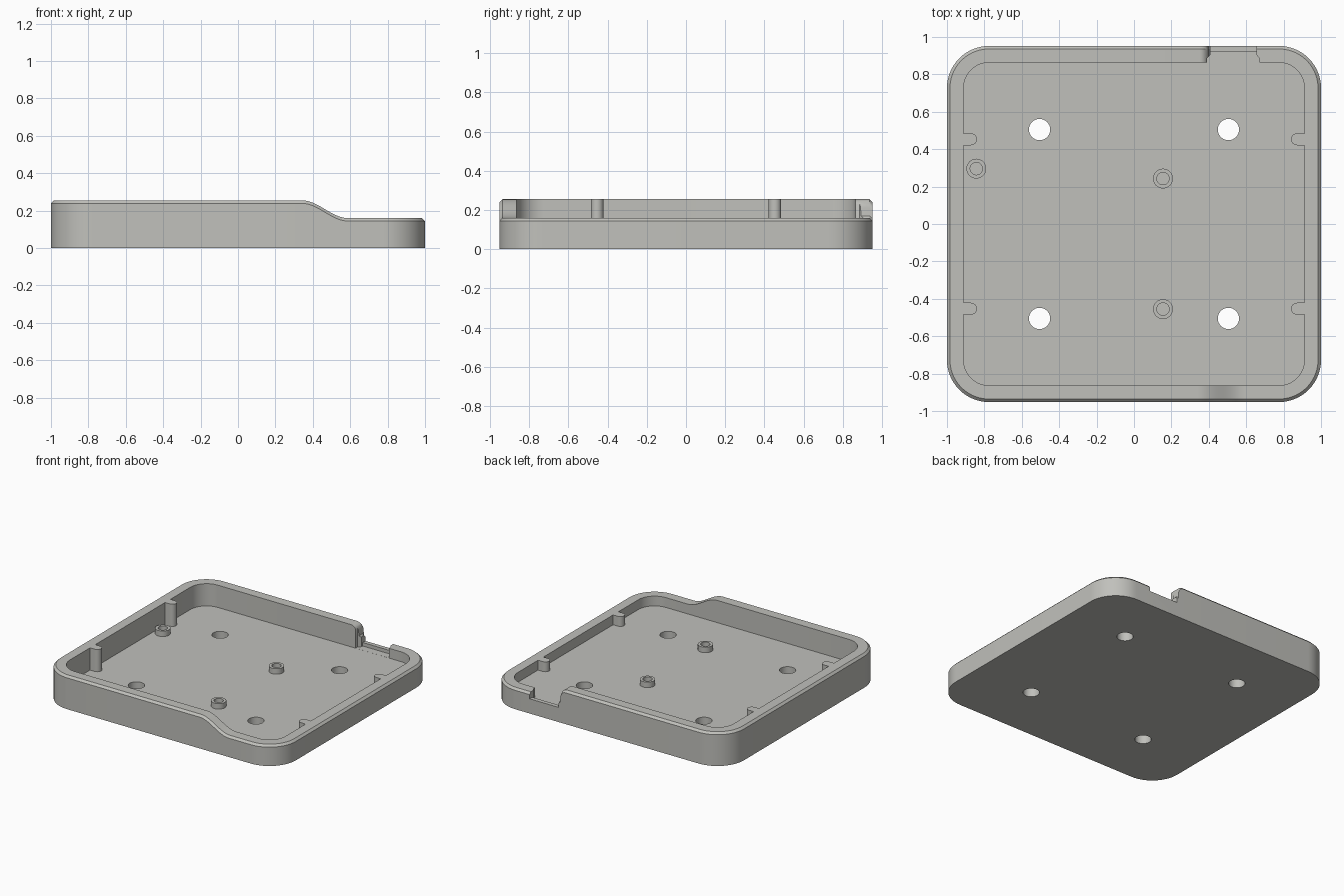
import bpy, bmesh, math

if "Cube" in bpy.data.objects:
    bpy.data.objects.remove(bpy.data.objects["Cube"])

FLOOR, HIGH, LOW, CHAMFER, WALL = 0.085, 0.255, 0.16, 0.016, 0.089
HX, HY, R = 1.0, 0.952, 0.225

grey = bpy.data.materials.new("light grey plastic")
grey.diffuse_color = (0.53, 0.53, 0.50, 1)
grey.use_nodes = True
grey.node_tree.nodes["Principled BSDF"].inputs["Base Color"].default_value = grey.diffuse_color


def make(name, bm):
    bmesh.ops.recalc_face_normals(bm, faces=bm.faces)
    me = bpy.data.meshes.new(name)
    bm.to_mesh(me)
    bm.free()
    me.materials.append(grey)
    ob = bpy.data.objects.new(name, me)
    bpy.context.collection.objects.link(ob)
    return ob


def smooth(ob):
    bpy.ops.object.select_all(action='DESELECT')
    ob.select_set(True)
    bpy.context.view_layer.objects.active = ob
    bpy.ops.object.shade_smooth_by_angle(angle=math.radians(30))


def prism(name, pts, z0, z1):
    bm = bmesh.new()
    face = bm.faces.new([bm.verts.new((x, y, z0)) for x, y in pts])
    top = bmesh.ops.extrude_face_region(bm, geom=[face])["geom"]
    bmesh.ops.translate(bm, vec=(0, 0, z1 - z0),
                        verts=[v for v in top if isinstance(v, bmesh.types.BMVert)])
    return make(name, bm)


def circle(cx, cy, r, n=32):
    return [(cx + r * math.cos(2 * math.pi * i / n), cy + r * math.sin(2 * math.pi * i / n))
            for i in range(n)]


def cut(ob, cutter):
    m = ob.modifiers.new("cut", 'BOOLEAN')
    m.operation, m.solver, m.object = 'DIFFERENCE', 'EXACT', cutter
    bpy.context.view_layer.objects.active = ob
    bpy.ops.object.modifier_apply(modifier=m.name)
    bpy.data.objects.remove(cutter)


# Rim height profiles along x: gentle S at the front, quick rounded drop at the back
front = [(0.34 + 0.25 * i / 20, LOW + (HIGH - LOW) * (1 + math.cos(math.pi * i / 20)) / 2)
         for i in range(21)]
back = [(0.35 + 0.045 * math.sin(a), HIGH - 0.045 * (1 - math.cos(a)))
        for a in (math.pi / 2 * i / 8 for i in range(9))]
back += [(0.398, LOW + 0.01), (0.407, LOW)]


def ring(inset):
    """Rounded rectangle as (x, y, rim height), with the rim profiles on the long sides."""
    r, pts = R - inset, []
    for sx, sy, start in ((1, -1, 270), (1, 1, 0), (-1, 1, 90), (-1, -1, 180)):
        for i in range(15):
            a = math.radians(start + 90 * i / 14)
            pts.append((sx * (HX - R) + r * math.cos(a), sy * (HY - R) + r * math.sin(a),
                        LOW if sx > 0 else HIGH))
        if (sx, sy) == (1, 1):
            pts += [(x, HY - inset, z) for x, z in reversed(back)]
        if (sx, sy) == (-1, -1):
            pts += [(x, -HY + inset, z) for x, z in front]
    return pts


# Tray body: outer wall, chamfer, rim, inner wall and floor
bm = bmesh.new()
loops = []
for inset, level in ((0, lambda h: 0), (0, lambda h: h - CHAMFER), (CHAMFER, lambda h: h),
                     (WALL, lambda h: h), (WALL, lambda h: FLOOR)):
    loops.append([bm.verts.new((x, y, level(h))) for x, y, h in ring(inset)])
for a, b in zip(loops, loops[1:]):
    for i in range(len(a)):
        j = (i + 1) % len(a)
        bm.faces.new((a[i], a[j], b[j], b[i]))
bm.faces.new(loops[0])
bm.faces.new(loops[-1])
tray = make("tray", bm)

# Four through holes in the floor
for x in (-0.505, 0.505):
    for y in (-0.505, 0.505):
        cut(tray, prism("hole_cutter", circle(x, y, 0.057), -0.1, 0.2))

# Back port: opening over a sill, with a flared pocket on the inside
cut(tray, prism("port_cutter", [(0.41, 0.90), (0.655, 0.90), (0.655, 1.1), (0.41, 1.1)],
                0.112, 0.5))
cut(tray, prism("pocket_cutter", [(0.39, 0.84), (0.67, 0.84), (0.67, 0.885), (0.655, 0.905),
                                  (0.655, 0.92), (0.41, 0.92), (0.41, 0.905), (0.39, 0.885)],
                FLOOR + 0.0005, 0.5))
smooth(tray)

# Rounded ribs on the side walls, flush with the rim
for side, top in ((-1, HIGH), (1, LOW)):
    for y in (-0.453, 0.453):
        pts = [(side * (HX - WALL), y - 0.032)]
        pts += [(side * (0.872 - 0.032 * math.cos(a)), y + 0.032 * math.sin(a))
                for a in (math.pi * (i / 12 - 0.5) for i in range(13))]
        pts.append((side * (HX - WALL), y + 0.032))
        smooth(prism("wall_rib", pts, FLOOR, top))

# Hollow screw bosses on the floor
for x, y in ((0.155, 0.243), (0.155, -0.455), (-0.843, 0.296)):
    boss = prism("screw_boss", circle(x, y, 0.053), FLOOR, FLOOR + 0.042)
    cut(boss, prism("bore_cutter", circle(x, y, 0.033), FLOOR - 0.1, FLOOR + 0.1))
    smooth(boss)
